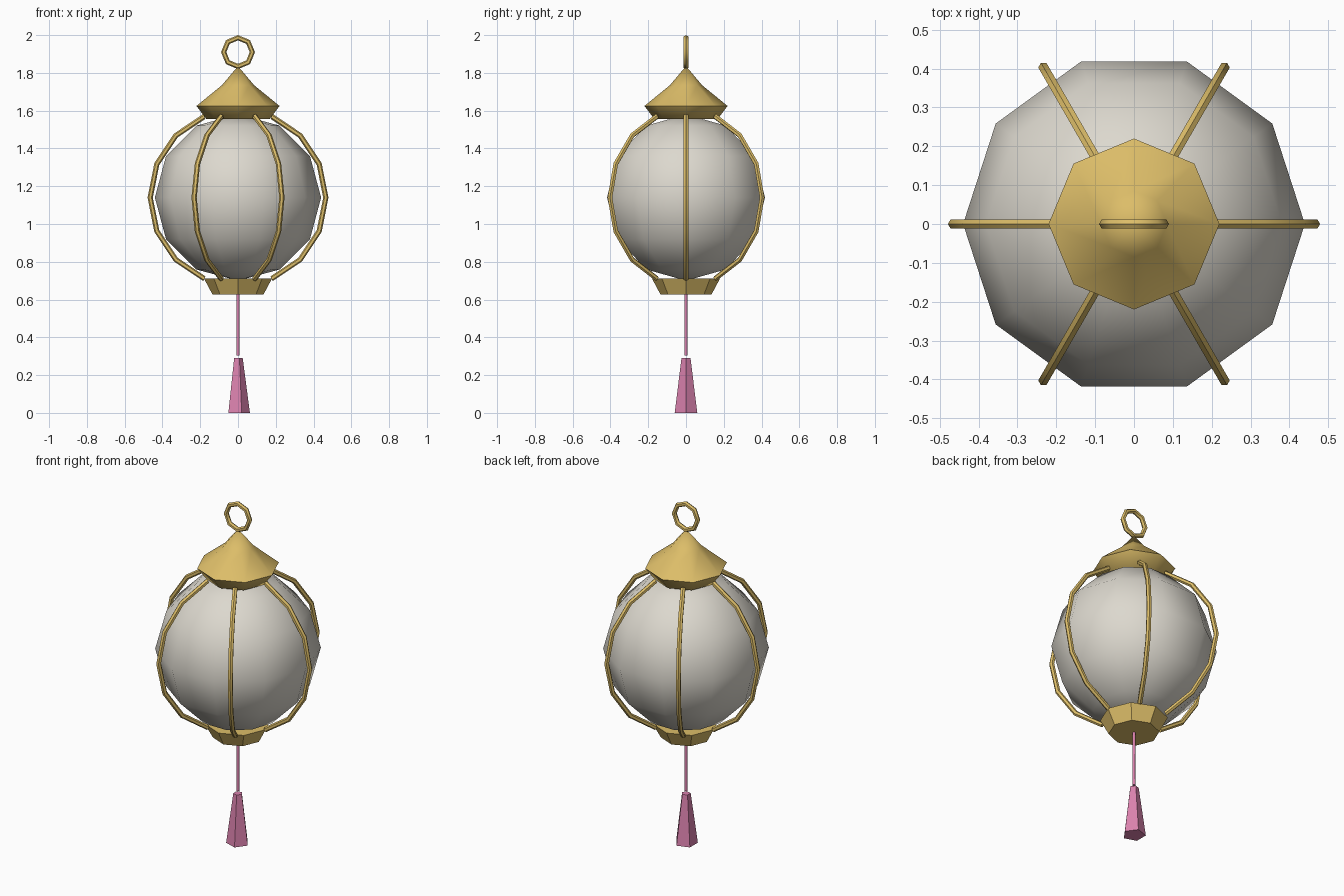
import bpy
from math import cos, sin, pi, radians

if "Cube" in bpy.data.objects:
    bpy.data.objects.remove(bpy.data.objects["Cube"])


def material(name, colour):
    mat = bpy.data.materials.new(name)
    mat.use_nodes = True
    mat.diffuse_color = (*colour, 1)
    mat.node_tree.nodes["Principled BSDF"].inputs["Base Color"].default_value = (*colour, 1)
    return mat


paper = material("warm white paper", (0.72, 0.69, 0.62))
gold = material("gold", (0.72, 0.51, 0.14))
pink = material("pink thread", (0.70, 0.22, 0.42))


def build(name, verts, faces, mat, smooth_angle=None):
    mesh = bpy.data.meshes.new(name)
    mesh.from_pydata(verts, [], faces)
    mesh.materials.append(mat)
    obj = bpy.data.objects.new(name, mesh)
    bpy.context.collection.objects.link(obj)
    if smooth_angle:
        bpy.ops.object.select_all(action="DESELECT")
        obj.select_set(True)
        bpy.context.view_layer.objects.active = obj
        bpy.ops.object.shade_smooth_by_angle(angle=radians(smooth_angle))
    return obj


def lathe(name, profile, sides, mat, smooth_angle=None):
    """Spin (radius, z) points, listed bottom to top; radius 0 makes a pole."""
    verts, rings, faces = [], [], []
    for r, z in profile:
        count = sides if r else 1
        rings.append([len(verts) + i for i in range(count)])
        verts += [(r * cos(2 * pi * i / sides), r * sin(2 * pi * i / sides), z) for i in range(count)]
    for low, high in zip(rings, rings[1:]):
        for i in range(sides):
            j = (i + 1) % sides
            if len(low) == 1:
                faces.append((low[0], high[j], high[i]))
            elif len(high) == 1:
                faces.append((low[i], low[j], high[0]))
            else:
                faces.append((low[i], low[j], high[j], high[i]))
    if len(rings[0]) > 1:
        faces.append(rings[0][::-1])
    if len(rings[-1]) > 1:
        faces.append(rings[-1])
    return build(name, verts, faces, mat, smooth_angle)


def hoop(name, radius, tube, z, angles, mat, closed=False, turn=0, sides=6):
    """Tube bent round a vertical circle, turned about the z axis."""
    verts, faces = [], []
    for a in angles:
        for k in range(sides):
            t = 2 * pi * k / sides
            r = radius + tube * cos(t)
            x, y = r * cos(a), tube * sin(t)
            verts.append((x * cos(turn) - y * sin(turn), x * sin(turn) + y * cos(turn), z + r * sin(a)))
    n = len(angles)
    for i in range(n if closed else n - 1):
        for k in range(sides):
            m = (k + 1) % sides
            j = (i + 1) % n
            faces.append((i * sides + k, i * sides + m, j * sides + m, j * sides + k))
    if not closed:
        faces += [list(range(sides))[::-1], list(range((n - 1) * sides, n * sides))]
    return build(name, verts, faces, mat, 50)


MID = 1.14

# Paper globe
globe = [(0.44 * cos(a) if abs(a) < 1.5 else 0, MID + 0.44 * sin(a))
         for a in [(i - 3) * pi / 6 for i in range(7)]]
lathe("paper_globe", globe, 10, paper, 80)

# Six curved ribs
rib_angles = [radians(22.5 * i) for i in range(-3, 4)]
for i in range(6):
    hoop(f"rib_{i + 1}", 0.465, 0.014, MID, rib_angles, gold, turn=i * pi / 3)

# Roof cap, bottom collar and hanging ring
lathe("roof_cap", [(0.167, 1.555), (0.22, 1.625), (0.085, 1.735), (0, 1.836)], 8, gold, 60)
lathe("bottom_collar", [(0.135, 0.627), (0.18, 0.711)], 8, gold)
hoop("hanging_ring", 0.076, 0.014, 1.91, [i * pi / 4 for i in range(8)], gold, closed=True)

# Cord and tassel
lathe("cord", [(0.009, 0.305), (0.009, 0.63)], 5, pink, 80)
lathe("tassel", [(0.063, 0), (0.025, 0.29)], 5, pink)
